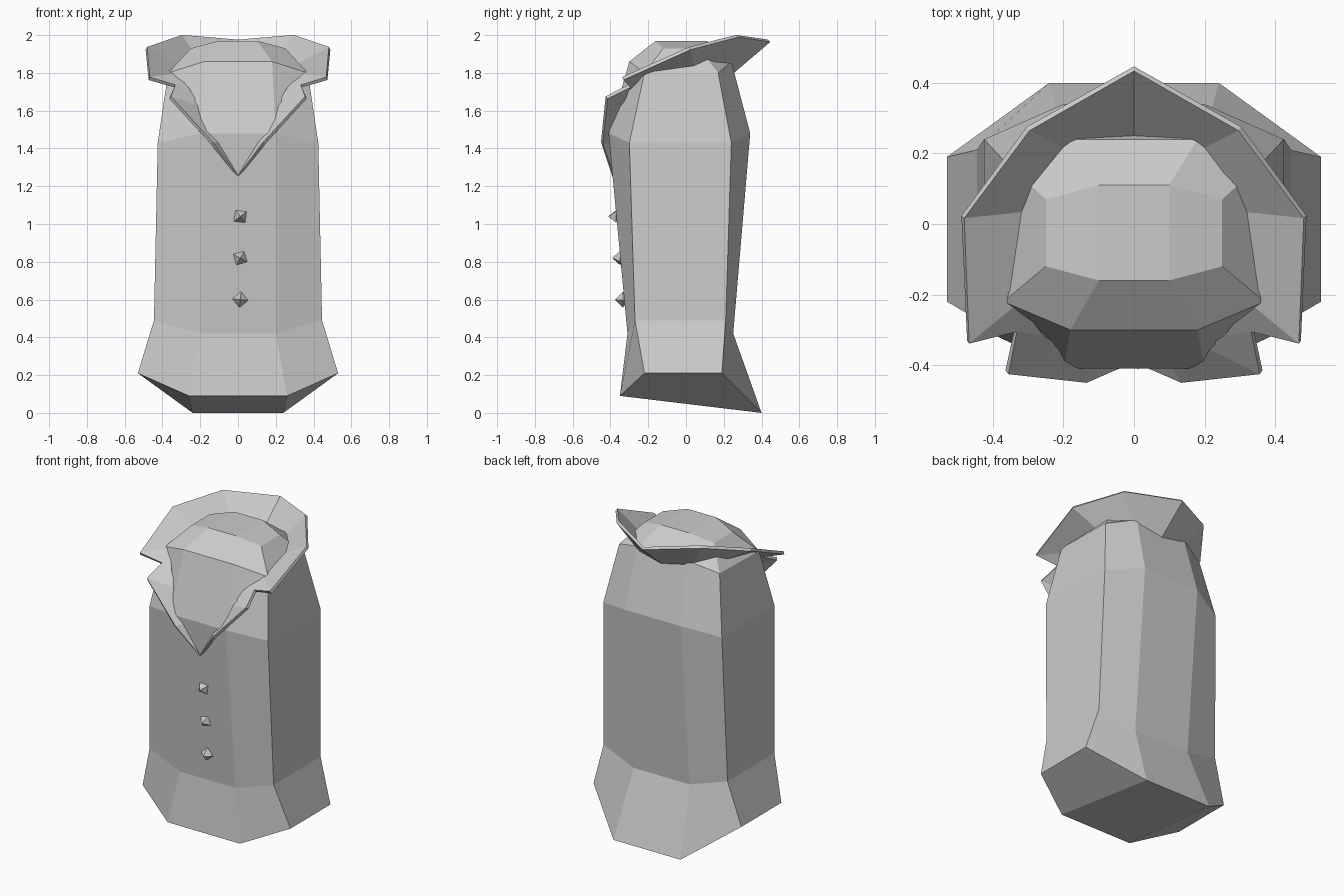
import bpy, bmesh
from mathutils import Vector, Matrix

if "Cube" in bpy.data.objects:
    bpy.data.objects.remove(bpy.data.objects["Cube"])


def finish(name, bm):
    bmesh.ops.recalc_face_normals(bm, faces=bm.faces)
    mesh = bpy.data.meshes.new(name)
    bm.to_mesh(mesh)
    bm.free()
    obj = bpy.data.objects.new(name, mesh)
    bpy.context.collection.objects.link(obj)
    return obj


# Coat body: each ring is half an octagon (front, side front, side back, back)
half_rings = [
    [(.26, -.35, .09), (.53, -.22, .21), (.53, .19, .21), (.24, .40, 0)],
    [(.20, -.31, .42), (.445, -.27, .49), (.445, .21, .49), (.20, .25, .42)],
    [(.20, -.41, 1.48), (.425, -.30, 1.43), (.425, .24, 1.43), (.20, .34, 1.48)],
    [(.18, -.30, 1.86), (.37, -.22, 1.80), (.36, .17, 1.80), (.18, .24, 1.86)],
    [(.10, -.16, 1.97), (.25, -.12, 1.93), (.25, .07, 1.93), (.10, .11, 1.97)],
]
bm = bmesh.new()
rings = []
for half in half_rings:
    full = half + [(-x, y, z) for x, y, z in reversed(half)]
    rings.append([bm.verts.new(p) for p in full])
for low, high in zip(rings, rings[1:]):
    for i in range(8):
        j = (i + 1) % 8
        bm.faces.new((low[i], low[j], high[j], high[i]))
for r in (rings[0], rings[-1]):
    bm.faces.new((r[0], r[3], r[4], r[7]))
    bm.faces.new(r[:4])
    bm.faces.new(r[4:])
finish("coat_body", bm)

# Collar with notched lapels: strip between outer and inner edge, from back to front
outer = [(0, .44, 1.97), (.30, .27, 1.995), (.485, .02, 1.93), (.47, -.335, 1.77),
         (.335, -.30, 1.73), (.36, -.42, 1.67), (.14, -.445, 1.43), (0, -.385, 1.25)]
inner = [(0, .24, 1.80), (.18, .21, 1.82), (.30, .04, 1.83), (.33, -.22, 1.79),
         (.26, -.31, 1.71), (.21, -.345, 1.62), (.11, -.395, 1.43)]
bm = bmesh.new()
for side in (1, -1):
    o = [bm.verts.new((x * side, y, z)) for x, y, z in outer]
    n = [bm.verts.new((x * side, y, z)) for x, y, z in inner]
    for i in range(6):
        bm.faces.new((o[i], o[i + 1], n[i + 1], n[i]))
    bm.faces.new((o[6], o[7], n[6]))
bmesh.ops.remove_doubles(bm, verts=bm.verts, dist=.001)
collar = finish("collar", bm)
solid = collar.modifiers.new("thickness", 'SOLIDIFY')
solid.thickness = .018
solid.offset = 0

# Faceted buttons down the front
for i, (y, z) in enumerate([(-.37, 1.04), (-.349, .82), (-.334, .60)]):
    bm = bmesh.new()
    tips = [bm.verts.new(Vector(p) * .042) for p in
            ((1, 0, 0), (0, 0, 1), (-1, 0, 0), (0, 0, -1), (0, -1, 0), (0, 1, 0))]
    for k in range(4):
        for tip in tips[4:]:
            bm.faces.new((tips[k], tips[(k + 1) % 4], tip))
    button = finish(f"button_{i + 1}", bm)
    button.matrix_world = Matrix.Translation((.012, y, z)) @ Matrix.Rotation(.9 - .4 * i, 4, 'Y')
